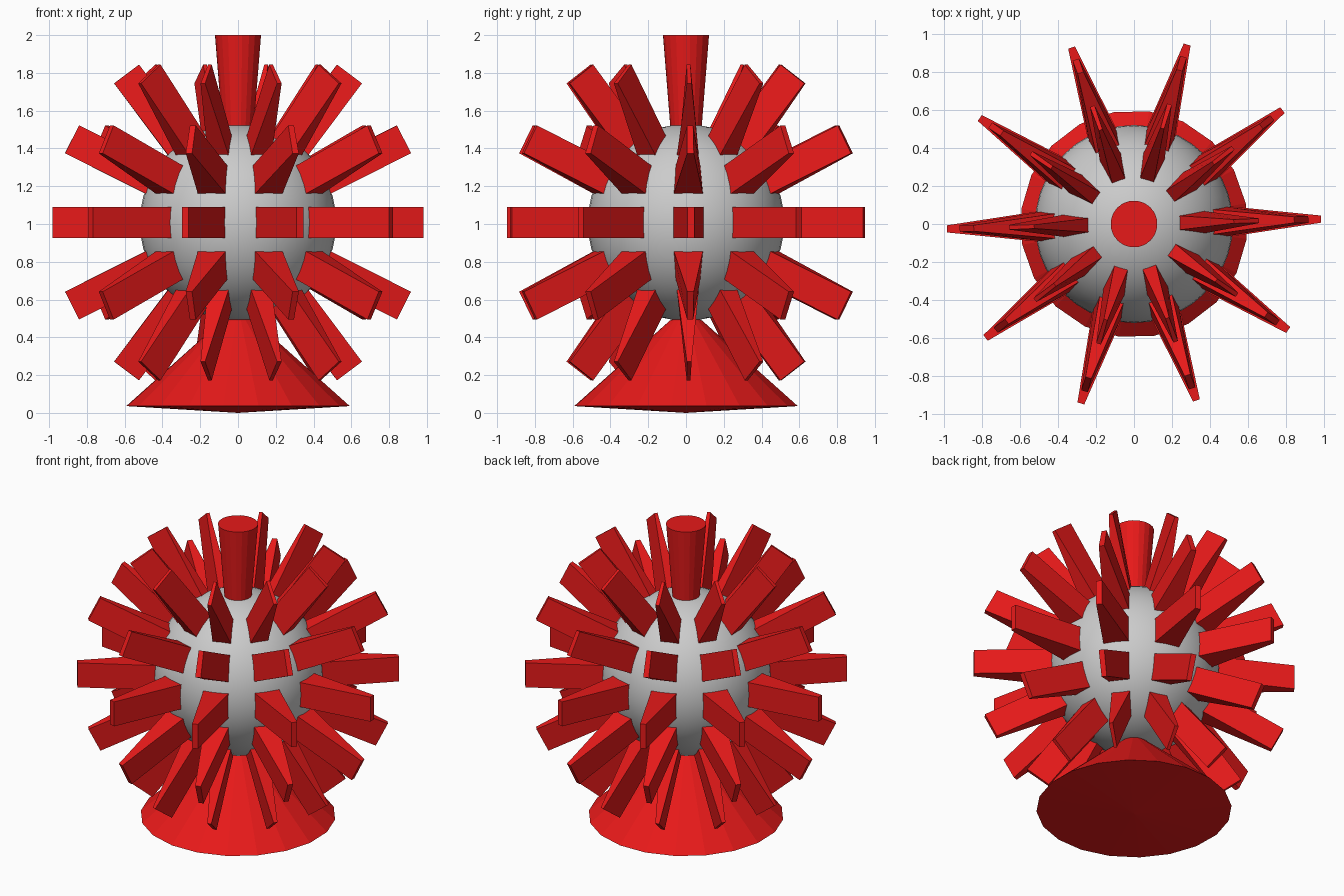
import bpy, bmesh, math
from mathutils import Vector

if "Cube" in bpy.data.objects:
    bpy.data.objects.remove(bpy.data.objects["Cube"])

CZ = 1.008          # ball centre height
R = 0.52            # ball radius
AZ0 = math.radians(1.5)

red = bpy.data.materials.new("red")
red.diffuse_color = (0.8, 0.01, 0.01, 1)
red.use_nodes = True
red.node_tree.nodes["Principled BSDF"].inputs["Base Color"].default_value = red.diffuse_color


def finish(name, bm, mat=None):
    bmesh.ops.recalc_face_normals(bm, faces=bm.faces)
    me = bpy.data.meshes.new(name)
    bm.to_mesh(me)
    bm.free()
    ob = bpy.data.objects.new(name, me)
    bpy.context.collection.objects.link(ob)
    if mat:
        me.materials.append(mat)
    return ob


def lathe(name, profile, sides, phase):
    """Flat-sided solid from (radius, z) points; closed by pole fans."""
    bm = bmesh.new()
    rings = []
    for r, z in profile:
        n = sides if r > 0 else 1
        rings.append([bm.verts.new((r * math.cos(phase + math.tau * i / sides),
                                    r * math.sin(phase + math.tau * i / sides), z))
                      for i in range(n)])
    for a, b in zip(rings, rings[1:]):
        for i in range(sides):
            q = [a[i % len(a)], a[(i + 1) % len(a)], b[(i + 1) % len(b)], b[i % len(b)]]
            bm.faces.new(list(dict.fromkeys(q)))
    return finish(name, bm, red)


# Smooth grey ball
bm = bmesh.new()
bmesh.ops.create_uvsphere(bm, u_segments=40, v_segments=24, radius=R)
for f in bm.faces:
    f.smooth = True
finish("ball", bm).location.z = CZ

# Five rows of ten wedge spikes, thin at the tip
HALF_H = 0.0825
for row, lat in enumerate(math.radians(a) for a in (-53.1, -26.6, 0, 26.6, 53.1)):
    bm = bmesh.new()
    for k in range(10):
        az = AZ0 + math.tau * k / 10
        out = Vector((math.cos(az) * math.cos(lat), math.sin(az) * math.cos(lat), math.sin(lat)))
        side = Vector((-math.sin(az), math.cos(az), 0))
        up = out.cross(side)
        ends = []
        for dist, spread in ((0.50, 0.160), (0.983, 0.019)):
            loop = []
            for su, ss in ((-1, -1), (-1, 1), (1, 1), (1, -1)):
                p = out * dist + up * su * HALF_H
                half_w = spread * math.hypot(p.x, p.y)   # narrower towards the poles
                loop.append(bm.verts.new(p + side * ss * half_w))
            ends.append(loop)
        a, b = ends
        bm.faces.new(a)
        bm.faces.new(b)
        for i in range(4):
            j = (i + 1) % 4
            bm.faces.new((a[i], a[j], b[j], b[i]))
    finish(f"spike_row_{row + 1}", bm, red).location.z = CZ

# Flared post on top and wide conical foot with a shallow pointed underside
phase = AZ0 + math.radians(9)
lathe("top_post", [(0, 1.48), (0.081, 1.48), (0.123, 2.0), (0, 2.0)], 20, phase)
lathe("foot", [(0, 0), (0.597, 0.036), (0.085, 0.49), (0, 0.52)], 20, phase)
